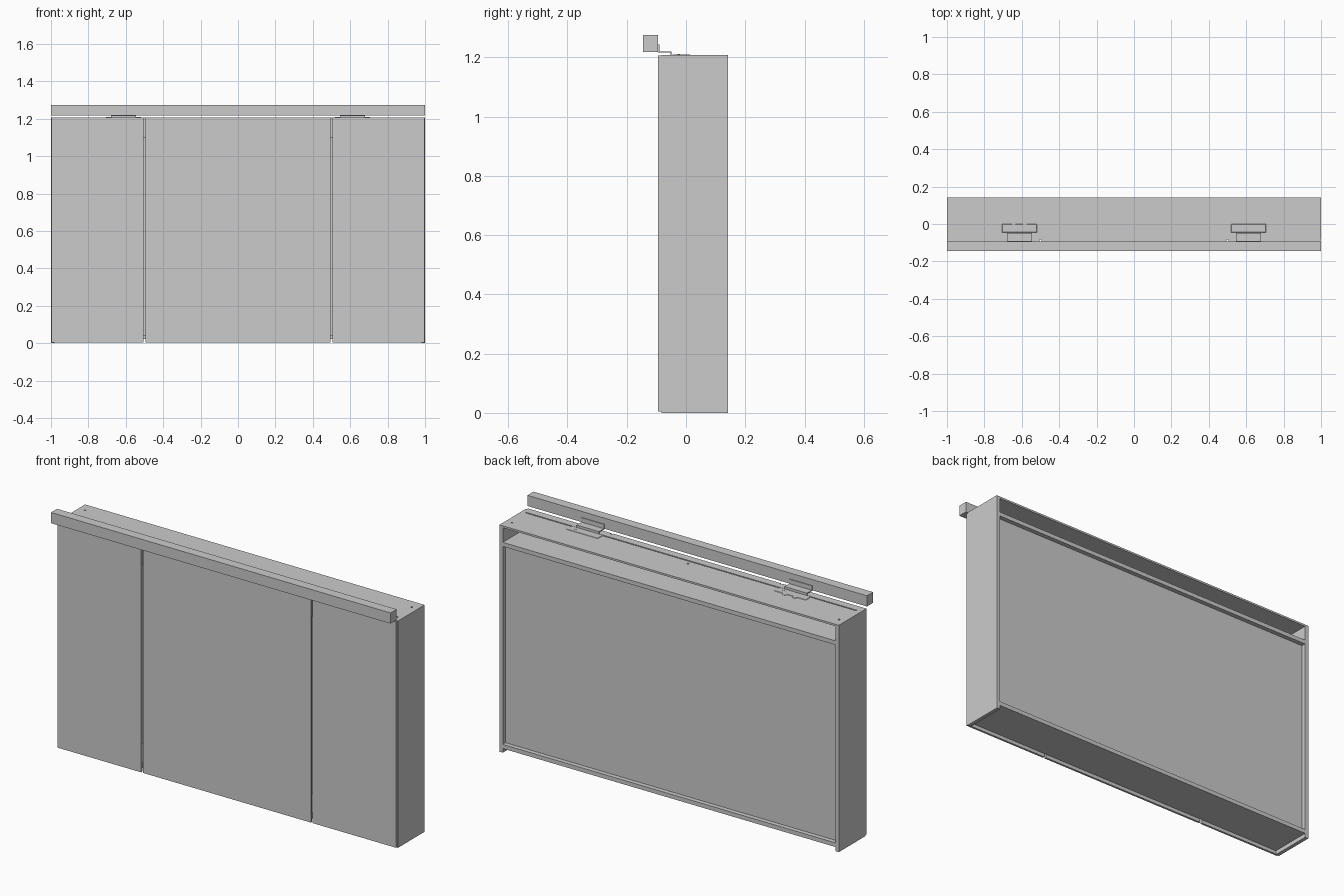
import bpy, bmesh
from mathutils import Matrix

if "Cube" in bpy.data.objects:
    bpy.data.objects.remove(bpy.data.objects["Cube"])


def box(name, x0, x1, y0, y1, z0, z1):
    """Axis-aligned box given by its limits."""
    bm = bmesh.new()
    m = Matrix.Translation(((x0 + x1) / 2, (y0 + y1) / 2, (z0 + z1) / 2)) @ \
        Matrix.Diagonal((x1 - x0, y1 - y0, z1 - z0, 1))
    bmesh.ops.create_cube(bm, size=1, matrix=m)
    return finish(name, bm)


def disc(name, x, y, z, r, h):
    """Short upright cylinder centred on (x, y, z)."""
    bm = bmesh.new()
    bmesh.ops.create_cone(bm, cap_ends=True, segments=20, radius1=r, radius2=r,
                          depth=h, matrix=Matrix.Translation((x, y, z)))
    return finish(name, bm)


def finish(name, bm):
    me = bpy.data.meshes.new(name)
    bm.to_mesh(me)
    bm.free()
    ob = bpy.data.objects.new(name, me)
    bpy.context.collection.objects.link(ob)
    return ob


def cut(target, cutter):
    cutter.hide_render = True
    cutter.hide_set(True)
    mod = target.modifiers.new(cutter.name, 'BOOLEAN')
    mod.operation = 'DIFFERENCE'
    mod.solver = 'EXACT'
    mod.object = cutter


BACK, FRONT, TOP = 0.142, -0.082, 1.208
IN = 0.98                              # inner face of the side panels

# Carcass: sides, thin lid, inner top, bottom, recessed back
for s, side in ((-1, "left"), (1, "right")):
    a, b = sorted((s * IN, s * 1.0))
    box(side + "_side_panel", a, b, FRONT, BACK, 0, TOP)
lid = box("top_lid", -IN, IN, FRONT, BACK, TOP - 0.01, TOP)
box("inner_top", -IN, IN, FRONT, BACK, 1.098, 1.12)
box("bottom_panel", -IN, IN, FRONT, BACK, 0.022, 0.044)
box("back_panel", -IN, IN, 0.11, 0.118, 0.044, 1.098)
box("top_fascia", -IN, IN, FRONT, FRONT + 0.015, 1.12, TOP - 0.01)

# Vertical partitions behind the door joints
for s, side in ((-1, "left"), (1, "right")):
    box(side + "_partition", s * 0.5 - 0.01, s * 0.5 + 0.01, -0.07, 0.11, 0.044, 1.098)

# Mounting groove and screw holes in the lid
cut(lid, box("groove_cutter", -0.975, 0.975, -0.049, -0.042, TOP - 0.006, TOP + 0.01))
for i, (x, y) in enumerate(((-0.963, 0.087), (0.963, 0.087), (0, -0.018))):
    cut(lid, disc(f"screw_hole_cutter_{i}", x, y, TOP, 0.005, 0.014))

# Three mirror doors
for name, x0, x1 in (("left_door", -0.997, -0.505), ("centre_door", -0.495, 0.495),
                     ("right_door", 0.505, 0.997)):
    box(name, x0, x1, -0.094, -0.083, 0.004, TOP - 0.002)

# Lamp bar above the doors
box("lamp_bar", -1, 1, -0.145, -0.094, 1.218, 1.275)

# Lamp brackets: wide foot, short riser, shelf and upright tab
for s, side in ((-1, "left"), (1, "right")):
    c = s * 0.6125
    foot = box(side + "_bracket_foot", c - 0.093, c + 0.093, -0.046, 0.0, TOP - 0.003, TOP + 0.002)
    bev = foot.modifiers.new("round_corners", 'BEVEL')
    bev.width = 0.002
    w = 0.066
    box(side + "_bracket_riser", c - w, c + w, -0.053, -0.049, TOP - 0.004, 1.22)
    box(side + "_bracket_shelf", c - w, c + w, -0.094, -0.049, 1.216, 1.22)
    box(side + "_bracket_tab", c - w, c + w, -0.094, -0.09, 1.216, 1.243)
    disc(side + "_bracket_screw", c + 0.055, -0.024, TOP + 0.002, 0.004, 0.003)

# Cable guides on the left bracket
for i, x in enumerate((-0.643, -0.583)):
    disc(f"cable_guide_{i}", x, 0.003, TOP, 0.011, 0.004)
